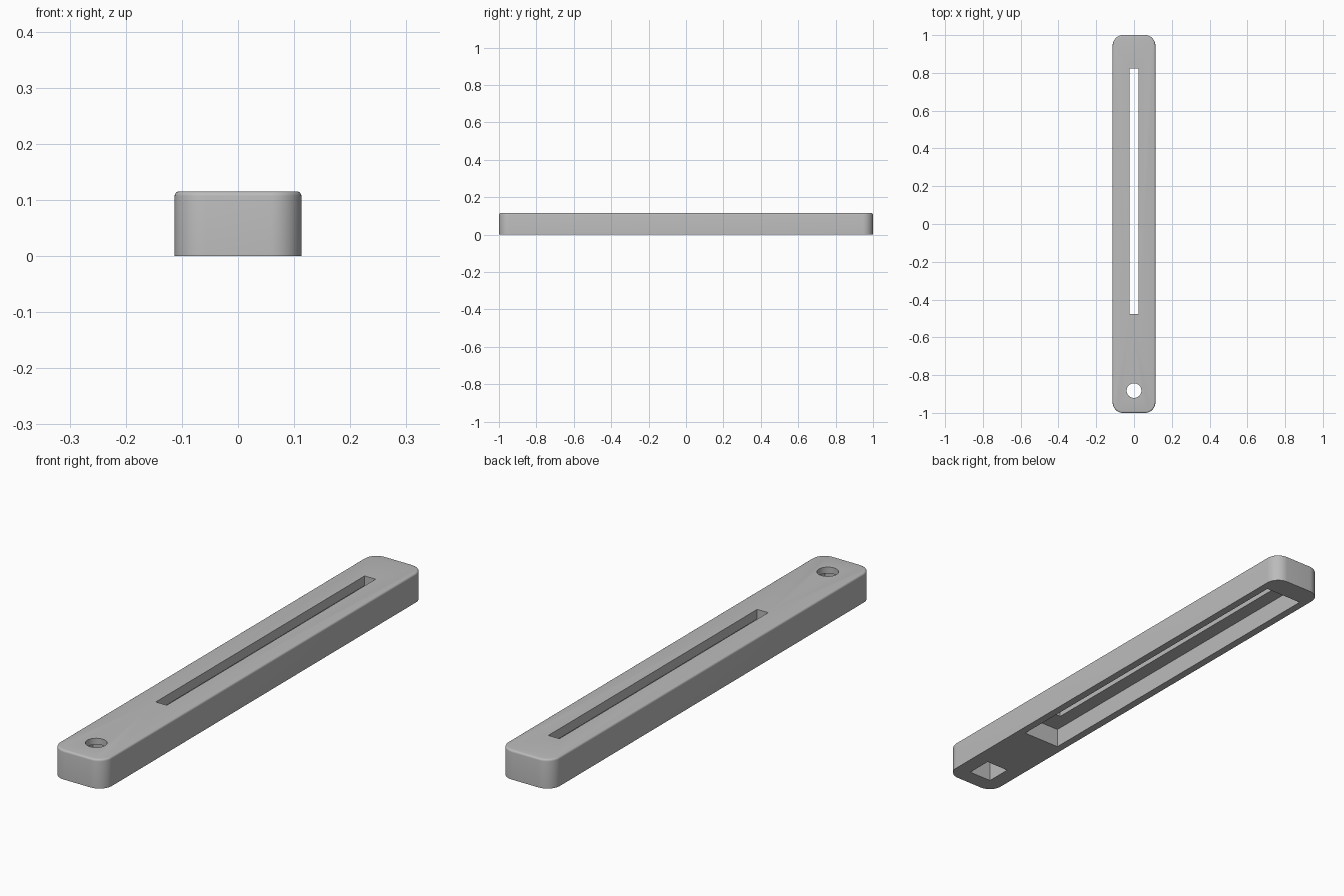
import bpy, bmesh, math

if "Cube" in bpy.data.objects:
    bpy.data.objects.remove(bpy.data.objects["Cube"])

W, H, R = 0.113, 0.115, 0.055      # half width, height, corner radius
FILLET = 0.008                     # rounding of the top edge

grey = bpy.data.materials.new("grey plastic")
grey.diffuse_color = (0.5, 0.5, 0.5, 1)
grey.use_nodes = True
grey.node_tree.nodes["Principled BSDF"].inputs["Base Color"].default_value = grey.diffuse_color


def make_object(name, bm):
    mesh = bpy.data.meshes.new(name)
    bmesh.ops.recalc_face_normals(bm, faces=bm.faces)
    bm.to_mesh(mesh)
    bm.free()
    obj = bpy.data.objects.new(name, mesh)
    bpy.context.collection.objects.link(obj)
    mesh.materials.append(grey)
    return obj


def outline(inset, z, steps=12):
    """Rounded rectangle, pulled in by inset."""
    pts = []
    for i, (sx, sy) in enumerate([(1, 1), (-1, 1), (-1, -1), (1, -1)]):
        for k in range(steps + 1):
            a = math.pi / 2 * (i + k / steps)
            pts.append((sx * (W - R) + (R - inset) * math.cos(a),
                        sy * (1 - R) + (R - inset) * math.sin(a), z))
    return pts


def box_cutter(name, hx, y0, y1, z0, z1):
    bm = bmesh.new()
    bmesh.ops.create_cube(bm, size=1)
    for v in bm.verts:
        v.co = (v.co.x * 2 * hx, (y0 + y1) / 2 + v.co.y * (y1 - y0),
                (z0 + z1) / 2 + v.co.z * (z1 - z0))
    return make_object(name, bm)


# Bar body: stacked rounded outlines with a filleted top edge
bm = bmesh.new()
levels = [(0, 0)]
for k in range(5):
    a = math.pi / 2 * k / 4
    levels.append((FILLET * (1 - math.cos(a)), H - FILLET + FILLET * math.sin(a)))
rings = [[bm.verts.new(p) for p in outline(i, z)] for i, z in levels]
n = len(rings[0])
for lo, hi in zip(rings, rings[1:]):
    for j in range(n):
        bm.faces.new((lo[j], lo[(j + 1) % n], hi[(j + 1) % n], hi[j]))
bm.faces.new(rings[0][::-1])
bm.faces.new(rings[-1])
body = make_object("slotted_bar", bm)

# Underside pockets, long slot and screw hole
cutters = [
    box_cutter("long_pocket_cutter", 0.082, -0.563, 0.908, -0.1, 0.077),
    box_cutter("slot_cutter", 0.024, -0.477, 0.822, 0.05, 0.2),
    box_cutter("nut_pocket_cutter", 0.05, -0.935, -0.83, -0.1, 0.09),
]
bm = bmesh.new()
bmesh.ops.create_cone(bm, cap_ends=True, segments=40, radius1=0.039, radius2=0.039, depth=0.15)
bmesh.ops.translate(bm, verts=bm.verts, vec=(0, -0.882, 0.145))
cutters.append(make_object("screw_hole_cutter", bm))

bpy.context.view_layer.objects.active = body
body.select_set(True)
for c in cutters:
    mod = body.modifiers.new(c.name, 'BOOLEAN')
    mod.object, mod.operation, mod.solver = c, 'DIFFERENCE', 'EXACT'
    bpy.ops.object.modifier_apply(modifier=mod.name)
    bpy.data.objects.remove(c)

bpy.ops.object.shade_smooth_by_angle(angle=math.radians(30))
